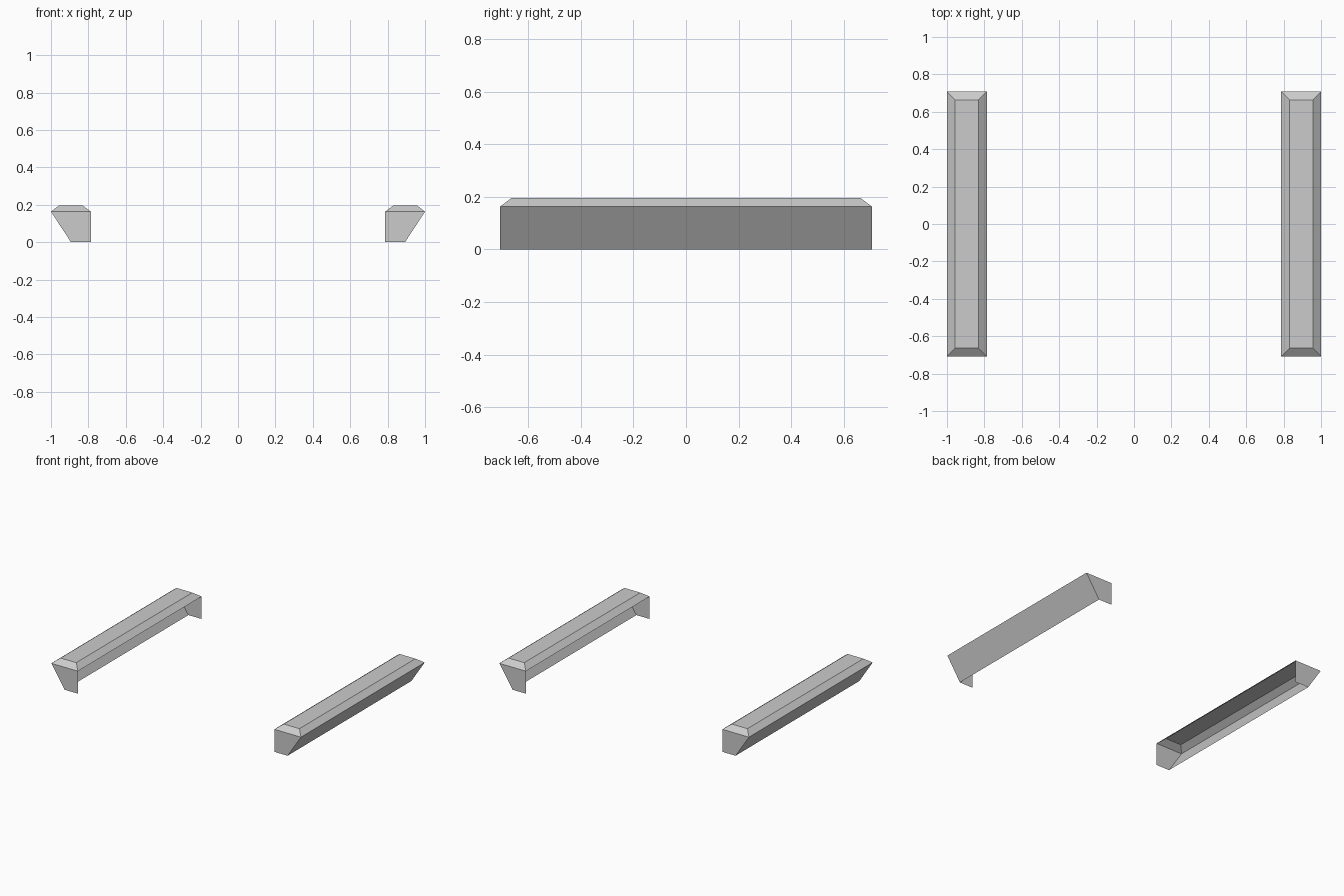
import bpy
import bmesh

cube = bpy.data.objects.get("Cube")
if cube:
    bpy.data.objects.remove(cube, do_unlink=True)

# Single flat grey
grey = bpy.data.materials.new("light_grey")
colour = (0.6, 0.6, 0.6, 1.0)
grey.diffuse_color = colour
grey.use_nodes = True
for node in grey.node_tree.nodes:
    if node.type == 'BSDF_PRINCIPLED':
        node.inputs["Base Color"].default_value = colour

# Rectangular levels from bottom to top: inner x, outer x, half length, height
LEVELS = [
    (0.787, 0.893, 0.708, 0.0),
    (0.787, 1.0, 0.708, 0.163),
    (0.831, 0.957, 0.664, 0.196),
]


def make_rail(name, side):
    """Hollow rail: bevelled cap, sloped outer wall, end walls."""
    bm = bmesh.new()
    rings = []
    for inner, outer, half, z in LEVELS:
        corners = [(inner, -half), (outer, -half), (outer, half), (inner, half)]
        rings.append([bm.verts.new((side * x, y, z)) for x, y in corners])
    open_faces = [bm.faces.new(rings[0])]
    bm.faces.new(rings[-1])
    for low, high in zip(rings, rings[1:]):
        for i in range(4):
            j = (i + 1) % 4
            face = bm.faces.new((low[i], low[j], high[j], high[i]))
            if low is rings[0] and i == 3:
                open_faces.append(face)
    # Orient the closed form outward, then open its underside and inner side
    bmesh.ops.recalc_face_normals(bm, faces=bm.faces[:])
    bmesh.ops.delete(bm, geom=open_faces, context='FACES_ONLY')
    mesh = bpy.data.meshes.new(name)
    bm.to_mesh(mesh)
    bm.free()
    mesh.materials.append(grey)
    rail = bpy.data.objects.new(name, mesh)
    bpy.context.scene.collection.objects.link(rail)


make_rail("left_rail", 1)
make_rail("right_rail", -1)
